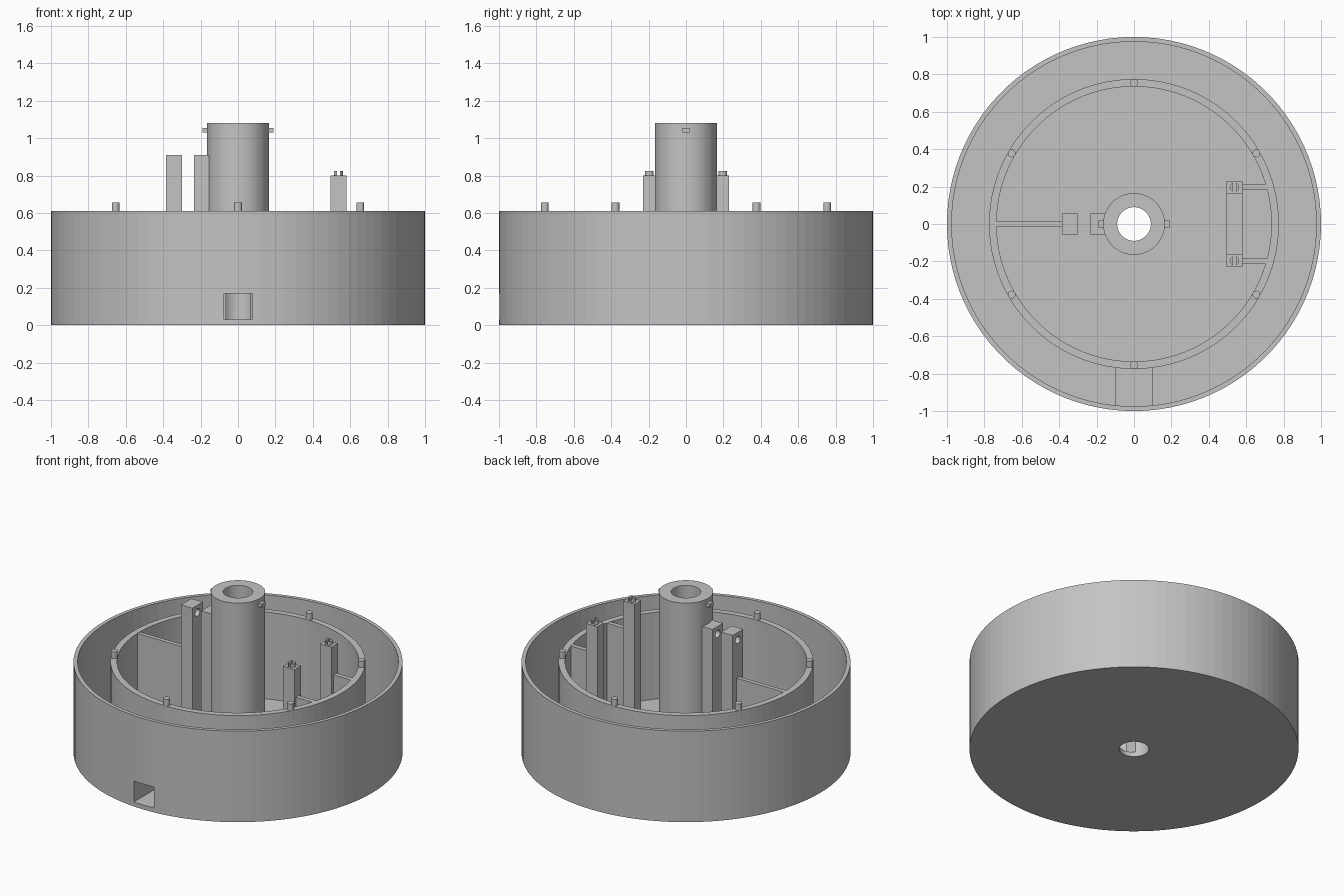
import bpy, bmesh
from math import sin, cos, pi, radians
from mathutils import Matrix

cube = bpy.data.objects.get("Cube")
if cube:
    bpy.data.objects.remove(cube, do_unlink=True)

grey = bpy.data.materials.new("plain grey")
grey.use_nodes = True
tone = (0.55, 0.55, 0.55, 1)
grey.diffuse_color = tone
grey.node_tree.nodes["Principled BSDF"].inputs["Base Color"].default_value = tone

FLOOR, RIM = 0.028, 0.61
SEGS = 100


def finish(name, bm):
    bmesh.ops.recalc_face_normals(bm, faces=bm.faces)
    mesh = bpy.data.meshes.new(name)
    bm.to_mesh(mesh)
    bm.free()
    mesh.materials.append(grey)
    ob = bpy.data.objects.new(name, mesh)
    bpy.context.scene.collection.objects.link(ob)
    return ob


def box(name, x, y, z):
    bm = bmesh.new()
    bmesh.ops.create_cube(bm, size=1)
    for v in bm.verts:
        v.co = [r[0] + (c + 0.5) * (r[1] - r[0]) for c, r in zip(v.co, (x, y, z))]
    return finish(name, bm)


def rod(name, radius, length, centre, along_x=False):
    bm = bmesh.new()
    turn = Matrix.Rotation(radians(90), 4, 'Y') if along_x else Matrix()
    bmesh.ops.create_cone(bm, cap_ends=True, segments=24, radius1=radius,
                          radius2=radius, depth=length,
                          matrix=Matrix.Translation(centre) @ turn)
    return finish(name, bm)


def lathe(name, profile):
    bm = bmesh.new()
    rings = [[bm.verts.new((r * cos(a), r * sin(a), z)) for r, z in profile]
             for a in (2 * pi * i / SEGS for i in range(SEGS))]
    n = len(profile)
    for i in range(SEGS):
        a, b = rings[i], rings[(i + 1) % SEGS]
        for j in range(n):
            k = (j + 1) % n
            bm.faces.new((a[j], b[j], b[k], a[k]))
    return finish(name, bm)


def cut(ob, *cutters):
    # subtract the cutters and bake the result
    for c in cutters:
        c.hide_render = True
        mod = ob.modifiers.new("cut", 'BOOLEAN')
        mod.object = c
        mod.solver = 'EXACT'
    bpy.context.view_layer.update()
    deps = bpy.context.evaluated_depsgraph_get()
    mesh = bpy.data.meshes.new_from_object(ob.evaluated_get(deps))
    ob.modifiers.clear()
    ob.data = mesh


def discard(*cutters):
    for c in cutters:
        bpy.data.objects.remove(c, do_unlink=True)


# base: floor, outer wall, inner ring and hollow central tube
base = lathe("base", [
    (0.09, 0), (1, 0), (1, RIM), (0.975, RIM), (0.975, FLOOR),
    (0.775, FLOOR), (0.775, RIM), (0.735, RIM), (0.735, FLOOR),
    (0.165, FLOOR), (0.165, 1.08), (0.09, 1.08)])

# cable tunnel through outer wall and ring, and opening into the tube
tunnel = box("cable_tunnel", (-0.1, 0.1), (-0.98, -0.76), (0.02, 0.2))
wall_cutter = box("wall_cutter", (-0.075, 0.075), (-1.1, -0.6), (0.03, 0.17))
tube_cutter = box("tube_cutter", (-0.065, 0.065), (-0.3, 0), (0.03, 0.17))
cut(base, wall_cutter, tube_cutter)
cut(tunnel, wall_cutter)
discard(wall_cutter, tube_cutter)

# locking lugs at the top of the tube
for side, s in (("left", 1), ("right", -1)):
    box(side + "_lug", sorted((s * 0.15, s * 0.19)), (-0.02, 0.02), (1.03, 1.055))

# locating pegs on the ring
for i in range(6):
    a = radians(30 + 60 * i)
    rod("ring_peg", 0.021, 0.1, (0.755 * cos(a), 0.755 * sin(a), 0.605))

# tall pivot posts with cross holes
outer_post = box("outer_pivot_post", (-0.385, -0.3), (-0.055, 0.055), (0.02, 0.91))
inner_post = box("inner_pivot_post", (-0.235, -0.14), (-0.055, 0.055), (0.02, 0.91))
pin_cutter = rod("pin_cutter", 0.025, 0.33, (-0.335, 0, 0.86), True)
cut(outer_post, pin_cutter)
cut(inner_post, pin_cutter)
discard(pin_cutter)
box("outer_post_rib", (-0.745, -0.38), (-0.014, 0.014), (0.02, RIM - 0.002))

# pair of short posts with split pegs, ribs and a joining foot
for side, s in (("back", 1), ("front", -1)):
    box(side + "_short_post", (0.495, 0.58), sorted((s * 0.163, s * 0.23)), (0.02, 0.8))
    box(side + "_post_rib", (0.575, 0.715), sorted((s * 0.182, s * 0.213)), (0.02, RIM - 0.002))
    peg = rod(side + "_split_peg", 0.025, 0.06, (0.537, s * 0.196, 0.795))
    slot = box("slot_cutter", (0.529, 0.545), sorted((s * 0.1, s * 0.3)), (0.75, 0.9))
    cut(peg, slot)
    discard(slot)
box("post_foot", (0.495, 0.58), (-0.17, 0.17), (0.02, 0.08))
